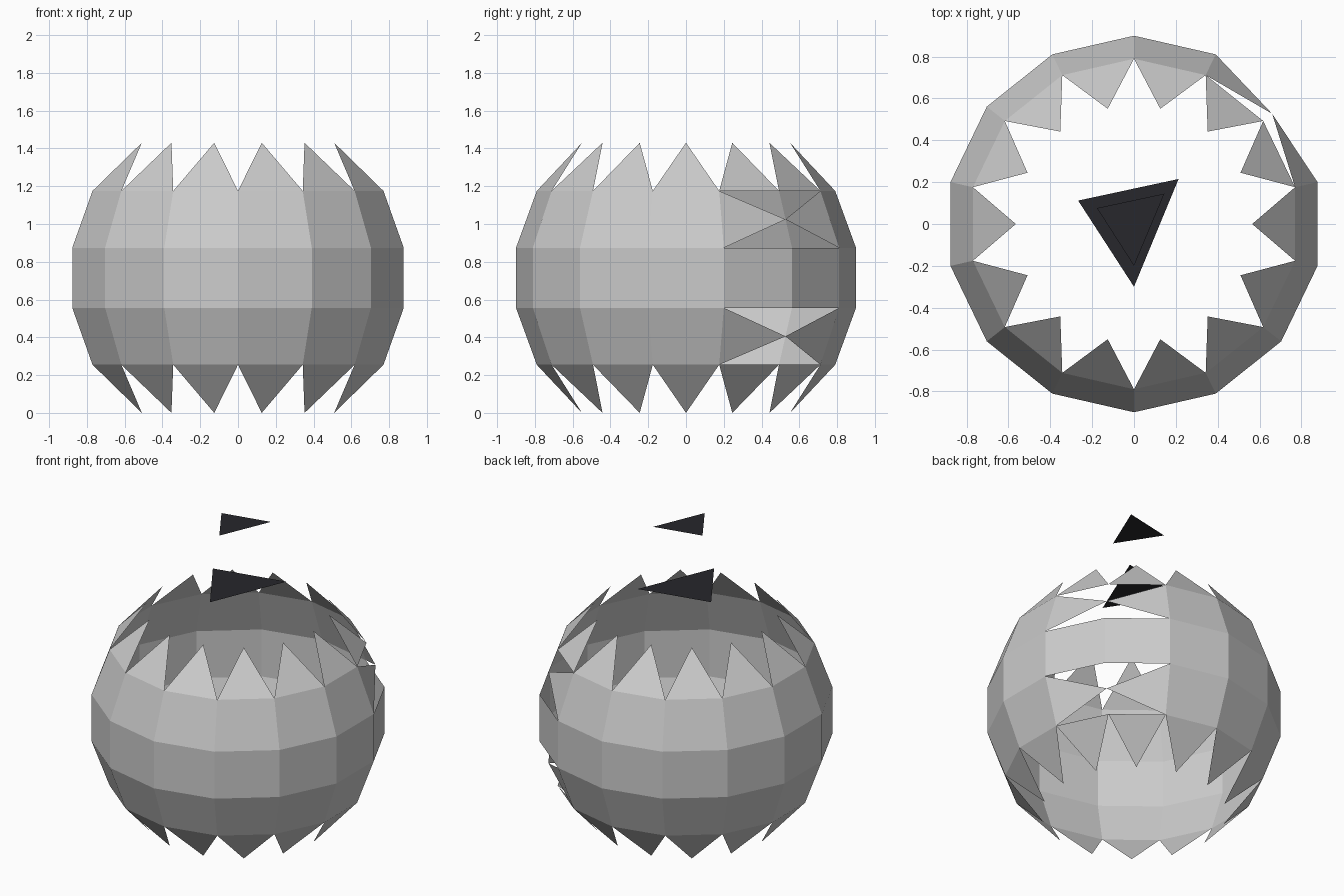
import bpy, bmesh, math
from mathutils import Vector

if "Cube" in bpy.data.objects:
    bpy.data.objects.remove(bpy.data.objects["Cube"])

SIDES = 14
MID = 0.715          # height of the shell's centre
RINGS = [(0.90, 0.159), (0.79, 0.46)]   # radius, height above/below centre
TIP = (0.565, 0.715)


def point(k, radius, h):
    """Point at step k round the shell, starting at the back."""
    a = math.pi / 2 - k * math.tau / SIDES
    return Vector((radius * math.cos(a), radius * math.sin(a), MID + h))


def finish(name, bm, material=None):
    mesh = bpy.data.meshes.new(name)
    bm.to_mesh(mesh)
    bm.free()
    obj = bpy.data.objects.new(name, mesh)
    bpy.context.collection.objects.link(obj)
    if material:
        mesh.materials.append(material)


# Faceted shell: middle band, sloping bands, pointed crowns, torn gap at back right
bm = bmesh.new()
(r0, h0), (r1, h1) = RINGS


def ring(radius, h):
    return [bm.verts.new(point(k, radius, h)) for k in range(SIDES)]


equator = {s: ring(r0, s * h0) for s in (1, -1)}
for k in range(SIDES):
    n = (k + 1) % SIDES
    bm.faces.new((equator[-1][n], equator[-1][k], equator[1][k], equator[1][n]))

for s in (1, -1):
    inner, outer = equator[s], ring(r1, s * h1)
    # Pinched vertex where the band is torn open
    pinch = bm.verts.new((inner[2].co + outer[2].co) / 2)
    for k in range(SIDES):
        n = (k + 1) % SIDES
        tip = bm.verts.new(point(k + 0.5, TIP[0], s * TIP[1]))
        if k == 1:
            band = [pinch, inner[1], outer[1]]
        elif k == 2:
            band = [inner[3], pinch, outer[3]]
        else:
            band = [inner[n], inner[k], outer[k], outer[n]]
        spike = [outer[n], outer[k], tip]
        for face in (band, spike):
            bm.faces.new(face if s > 0 else face[::-1])
finish("shell", bm)

# Two flat dark triangles floating above the shell
dark = bpy.data.materials.new("dark")
dark.diffuse_color = (0.02, 0.02, 0.025, 1)
dark.use_nodes = True
dark.node_tree.nodes["Principled BSDF"].inputs["Base Color"].default_value = dark.diffuse_color
for name, z, corners in (
    ("lower_triangle", 1.587, [(0, -0.30), (0.213, 0.215), (-0.267, 0.112)]),
    ("upper_triangle", 2.0, [(0, -0.20), (0.145, 0.145), (-0.177, 0.076)]),
):
    bm = bmesh.new()
    bm.faces.new([bm.verts.new((x, y, z)) for x, y in corners])
    finish(name, bm, dark)
